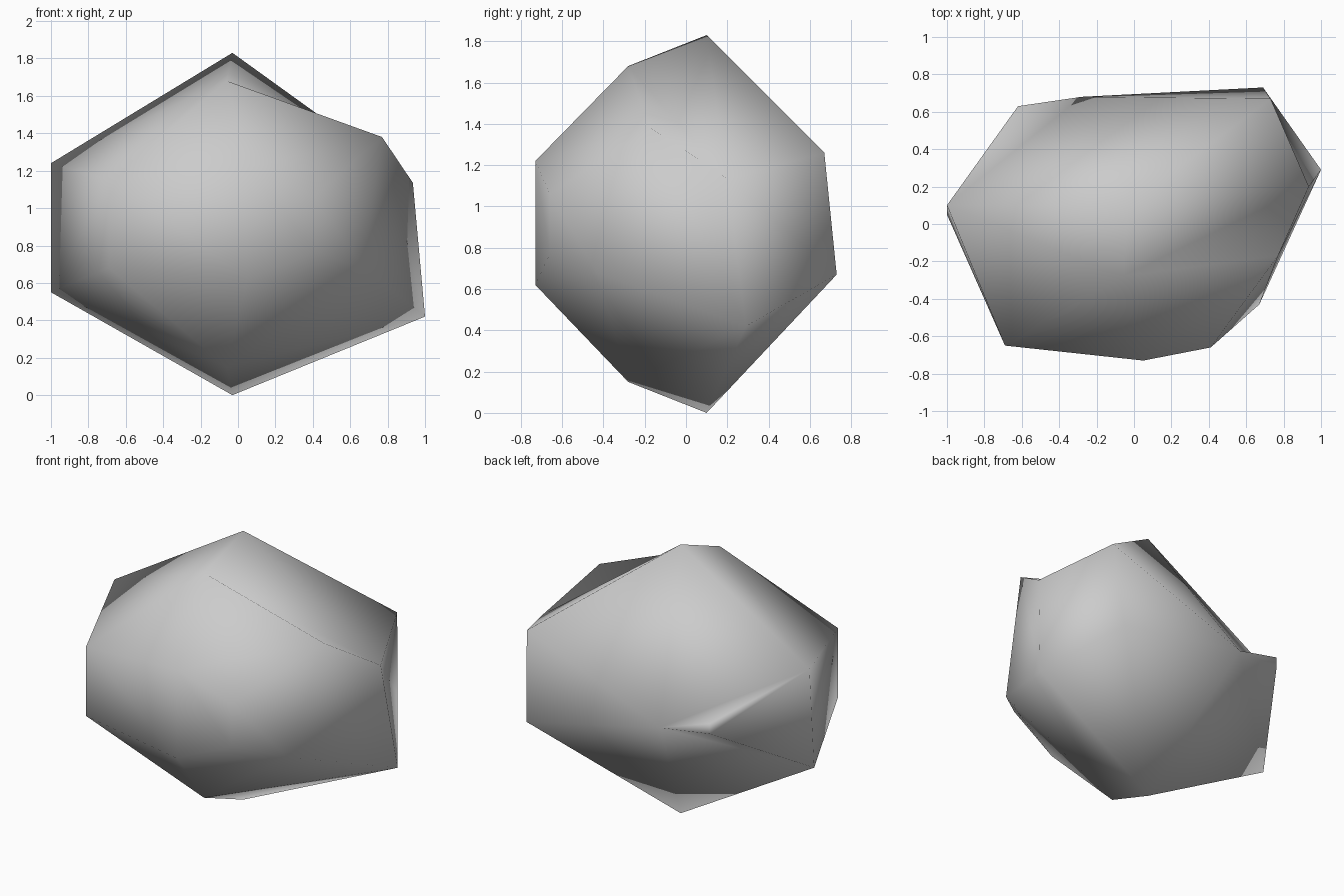
import bpy
import bmesh

default_cube = bpy.data.objects.get("Cube")
if default_cube:
    bpy.data.objects.remove(default_cube, do_unlink=True)

# Stone colour
stone = bpy.data.materials.new("stone_grey")
stone.use_nodes = True
grey = (0.6, 0.6, 0.6, 1.0)
stone.diffuse_color = grey
stone.node_tree.nodes["Principled BSDF"].inputs["Base Color"].default_value = grey

# Corners of the boulder
corners = {
    "peak": (-0.03, 0.10, 1.83),
    "base": (-0.03, 0.10, 0.0),
    "front_brow": (-0.06, -0.28, 1.68),
    "front_foot": (-0.06, -0.28, 0.15),
    "front_upper": (0.05, -0.73, 1.22),
    "front_lower": (0.05, -0.73, 0.62),
    "bump_upper": (0.41, -0.66, 1.06),
    "bump_lower": (0.41, -0.66, 0.77),
    "corner_upper": (-0.69, -0.65, 1.15),
    "corner_lower": (-0.69, -0.65, 0.68),
    "side_upper": (-1.0, 0.10, 1.24),
    "side_lower": (-1.0, 0.05, 0.55),
    "shoulder": (0.77, -0.17, 1.38),
    "flank_upper": (0.935, 0.20, 1.135),
    "flank_lower": (1.0, 0.29, 0.42),
    "flank_front": (0.67, -0.43, 0.68),
    "back_upper": (0.73, 0.67, 1.26),
    "back_lower": (0.69, 0.73, 0.67),
    "back_middle": (-0.28, 0.68, 0.87),
}

bm = bmesh.new()
vert = {name: bm.verts.new(co) for name, co in corners.items()}
bmesh.ops.convex_hull(bm, input=list(bm.verts))


def crease_in(a, b):
    """Turn the ridge between two corners into a shallow valley."""
    edge = bm.edges.get((vert[a], vert[b]))
    if edge and len(edge.link_faces) == 2:
        bmesh.utils.edge_rotate(edge, True)


# Shallow valleys behind the shoulder and down the flank
crease_in("shoulder", "back_upper")
crease_in("peak", "shoulder")
crease_in("flank_lower", "back_upper")

# Ledge with a short upright edge, raised from one back face
middle, upper, lower = (vert[n] for n in ("back_middle", "side_upper", "side_lower"))
flat = bm.faces.get((middle, upper, lower))
if flat:
    bm.faces.remove(flat)
    lip_top = bm.verts.new((-0.62, 0.63, 0.97))
    lip_bottom = bm.verts.new((-0.62, 0.63, 0.90))
    for corner in (
        (middle, lip_top, upper),
        (middle, lip_bottom, lip_top),
        (upper, lip_top, lip_bottom),
        (middle, lower, lip_bottom),
        (upper, lip_bottom, lower),
    ):
        bm.faces.new(corner)

bmesh.ops.recalc_face_normals(bm, faces=list(bm.faces))
for face in bm.faces:
    face.smooth = True

# Boulder object
mesh = bpy.data.meshes.new("boulder")
bm.to_mesh(mesh)
bm.free()
mesh.materials.append(stone)
boulder = bpy.data.objects.new("boulder", mesh)
bpy.context.scene.collection.objects.link(boulder)
